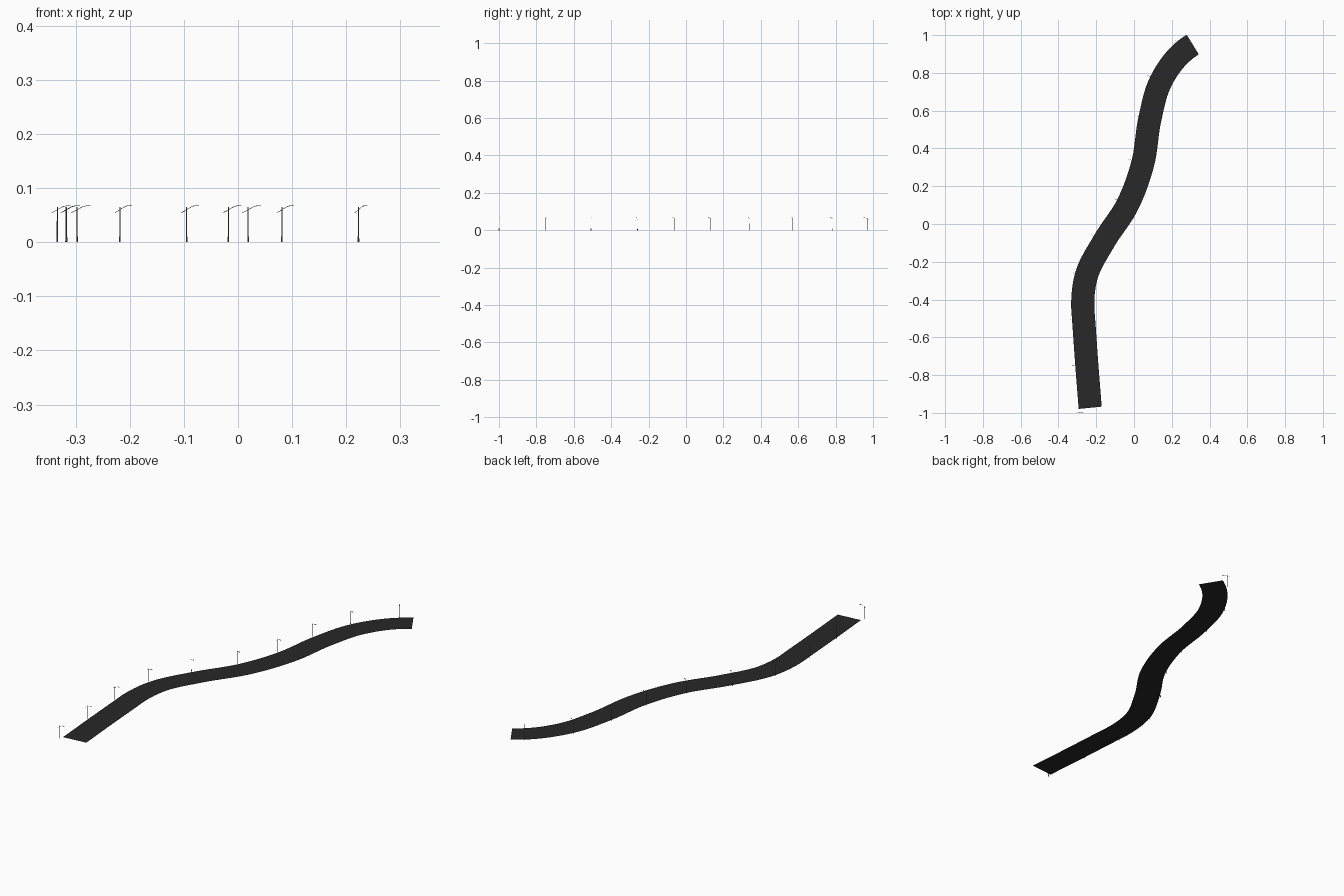
import bpy, bmesh, math
from mathutils import Vector, Matrix

if "Cube" in bpy.data.objects:
    bpy.data.objects.remove(bpy.data.objects["Cube"])

def material(name, c):
    m = bpy.data.materials.new(name)
    m.diffuse_color = (c[0], c[1], c[2], 1)
    m.use_nodes = True
    m.node_tree.nodes["Principled BSDF"].inputs["Base Color"].default_value = m.diffuse_color
    return m

ASPHALT = material("asphalt", (0.021, 0.021, 0.021))
METAL = material("grey metal", (0.17, 0.17, 0.17))

def make_object(name, bm, mat):
    me = bpy.data.meshes.new(name)
    bm.to_mesh(me)
    bm.free()
    me.materials.append(mat)
    ob = bpy.data.objects.new(name, me)
    bpy.context.collection.objects.link(ob)
    return ob

# Road centre line: smooth curve through these points
pts = [Vector(p) for p in [(-.232, -.973), (-.250, -.745), (-.267, -.503), (-.2715, -.425), (-.253, -.277),
       (-.160, -.093), (-.035, .100), (.047, .323), (.084, .556), (.141, .753),
       (.265, .917), (.311, .950)]]
LAMPS = (0, 1, 2, 4, 5, 6, 7, 8, 9, 10)
HALF = 0.0612
LAMP_OFFSET = 0.067

def tangent(i):
    if i <= 2:
        return Vector((-.074, 1)).normalized()
    if i == len(pts) - 1:
        return Vector((.853, .522)).normalized()
    a, b = pts[i] - pts[i - 1], pts[i + 1] - pts[i]
    la, lb = a.length, b.length
    return (a / la * lb + b / lb * la).normalized()

def right_of(t):
    return Vector((t.y, -t.x))

centre = []
STEPS = 10
for i in range(len(pts) - 1):
    p, q = pts[i], pts[i + 1]
    d = (q - p).length
    m, n = tangent(i) * d, tangent(i + 1) * d
    for k in range(STEPS + (i == len(pts) - 2)):
        t = k / STEPS
        centre.append(p * (2*t**3 - 3*t*t + 1) + m * (t**3 - 2*t*t + t)
                      + q * (3*t*t - 2*t**3) + n * (t**3 - t*t))

# Road surface: flat ribbon
bm = bmesh.new()
rows = []
for i, c in enumerate(centre):
    if i == 0:
        t = Vector((-.10, 1)).normalized()
    elif i == len(centre) - 1:
        t = tangent(len(pts) - 1)
    else:
        t = (centre[i + 1] - centre[i - 1]).normalized()
    r = right_of(t) * HALF
    rows.append((bm.verts.new((*(c - r), 0)), bm.verts.new((*(c + r), 0))))
for a, b in zip(rows, rows[1:]):
    bm.faces.new((a[0], a[1], b[1], b[0]))
make_object("road", bm, ASPHALT)

# Street lamps: local x points across the road
def cone(bm, frame, r1, r2, z0, z1):
    bmesh.ops.create_cone(bm, cap_ends=True, segments=8, radius1=r1, radius2=r2, depth=z1 - z0,
                          matrix=frame @ Matrix.Translation((0, 0, (z0 + z1) / 2)))

def rod(bm, frame, a, b, r):
    a, b = Vector(a), Vector(b)
    rot = (b - a).to_track_quat('Z', 'Y').to_matrix().to_4x4()
    bmesh.ops.create_cone(bm, cap_ends=True, segments=6, radius1=r, radius2=r, depth=(b - a).length,
                          matrix=frame @ Matrix.Translation((a + b) / 2) @ rot)

def box(bm, frame, loc, size):
    bmesh.ops.create_cube(bm, size=1, matrix=frame @ Matrix.Translation(loc) @ Matrix.Diagonal((*size, 1)))

poles, arms, heads = (bmesh.new() for _ in range(3))
ARM = [(-.0105, .0545), (-.004, .0575), (.003, .0615), (.010, .0653), (.017, .0672)]
for i in LAMPS:
    t = tangent(i)
    c = pts[i] - t * (.022 if i == 0 else 0)
    r = right_of(t)
    base = c - r * LAMP_OFFSET
    f = Matrix.Translation((*base, 0)) @ Matrix.Rotation(math.atan2(r.y, r.x), 4, 'Z')
    cone(poles, f, .0016, .0014, 0, .010)
    cone(poles, f, .0011, .0009, .010, .065)
    for a, b in zip(ARM, ARM[1:]):
        rod(arms, f, (a[0], 0, a[1]), (b[0], 0, b[1]), .0005)
    box(heads, f, (.020, 0, .0673), (.009, .0032, .0014))
make_object("lamp_poles", poles, METAL)
make_object("lamp_arms", arms, METAL)
make_object("lamp_heads", heads, METAL)
